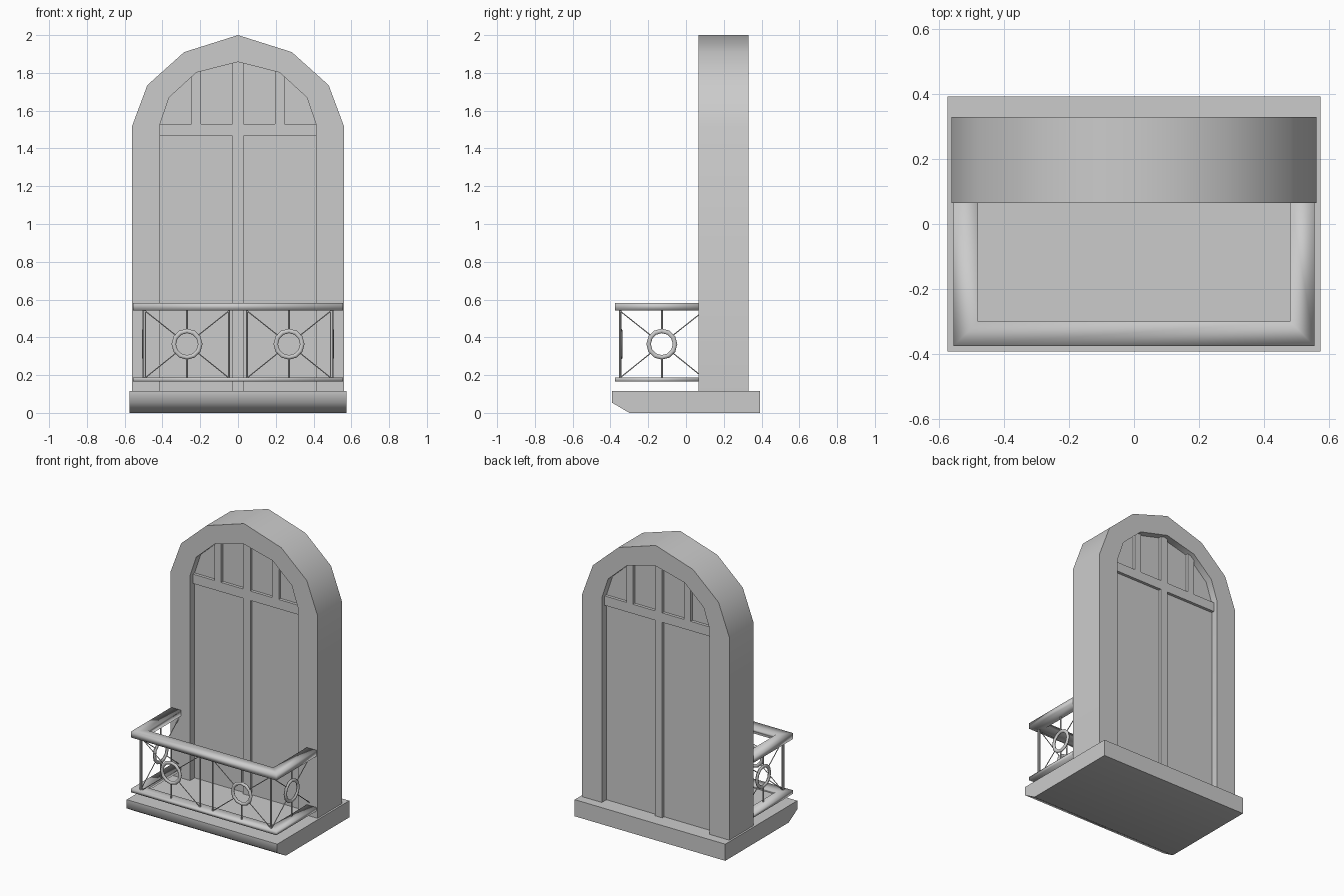
import bpy, bmesh, math
from mathutils import Vector

if "Cube" in bpy.data.objects:
    bpy.data.objects.remove(bpy.data.objects["Cube"])


def finish(bm, name, angle=40):
    bmesh.ops.recalc_face_normals(bm, faces=bm.faces)
    me = bpy.data.meshes.new(name)
    bm.to_mesh(me)
    bm.free()
    ob = bpy.data.objects.new(name, me)
    bpy.context.collection.objects.link(ob)
    bpy.ops.object.select_all(action='DESELECT')
    bpy.context.view_layer.objects.active = ob
    ob.select_set(True)
    bpy.ops.object.shade_smooth_by_angle(angle=math.radians(angle))
    return ob


def loft(bm, rings, closed=False):
    """Skin a row of equal closed sections; cap the ends if not closed."""
    vs = [[bm.verts.new(p) for p in r] for r in rings]
    n = len(vs[0])
    for i in range(len(vs) if closed else len(vs) - 1):
        a, b = vs[i], vs[(i + 1) % len(vs)]
        for j in range(n):
            k = (j + 1) % n
            bm.faces.new((a[j], a[k], b[k], b[j]))
    if not closed:
        bm.faces.new(vs[0])
        bm.faces.new(vs[-1])


def box(name, x0, x1, y0, y1, z0, z1):
    bm = bmesh.new()
    loft(bm, [[(x0, y, z0), (x1, y, z0), (x1, y, z1), (x0, y, z1)] for y in (y0, y1)])
    return finish(bm, name)


def rod(bm, a, b, r, sides=6):
    a, b = Vector(a), Vector(b)
    d = (b - a).normalized()
    u = d.cross(Vector((0, 1, 0))).normalized()
    v = d.cross(u)
    circ = [(math.cos(t) * u + math.sin(t) * v) * r
            for t in (2 * math.pi * i / sides for i in range(sides))]
    loft(bm, [[a + c for c in circ], [b + c for c in circ]])


def mirrored(half):
    return half + [(-x, z) for x, z in reversed(half) if x > 0]


# Balcony slab with chamfered lower front edge
bm = bmesh.new()
side = [(-.393, .115), (-.393, .055), (-.30, 0), (.393, 0), (.393, .115)]
loft(bm, [[(x, y, z) for y, z in side] for x in (-.575, .575)])
finish(bm, "balcony_slab", 70)

# Arched window surround
outer = mirrored([(.562, .115), (.562, 1.515), (.48, 1.735), (.285, 1.91), (0, 2.0)])
inner = mirrored([(.412, .115), (.412, 1.53), (.365, 1.67), (.22, 1.802), (0, 1.858)])
bm = bmesh.new()
F, B = .065, .33
loft(bm, [[(ox, F, oz), (ix, F, iz), (ix, B, iz), (ox, B, oz)]
          for (ox, oz), (ix, iz) in zip(outer, inner)])
finish(bm, "arched_frame")

# Glass pane
bm = bmesh.new()
loft(bm, [[(x, y, z) for x, z in inner] for y in (.115, .28)])
finish(bm, "window_pane")

# Window bars
Y0, Y1 = .095, .30
box("centre_bar", -.028, .028, Y0, Y1, .115, 1.88)
box("transom_bar", -.42, .42, Y0, Y1, 1.465, 1.53)
for s, tag in ((-1, "left"), (1, "right")):
    box("upper_bar_" + tag, s * .22 - .025, s * .22 + .025, Y0, Y1, 1.5, 1.83)


# U-shaped rails with a soft-shaded rectangular section
def rail(name, z0, z1, w):
    X, Y, back = .518, -.338, .09
    sec = [(-w, z0), (w, z0), (w, z1), (-w, z1)]
    bm = bmesh.new()
    loft(bm, [[(sx * (X + u), back if end else Y - u, z) for u, z in sec]
              for sx, end in ((-1, 1), (-1, 0), (1, 0), (1, 1))])
    finish(bm, name, 180)


rail("top_rail", .543, .583, .038)
rail("bottom_rail", .165, .188, .038)


# Railing panels: posts, ring and spokes
def railing_panel(name, loc, rot):
    bm = bmesh.new()
    W, zc, lo, hi, R = .222, .364, .18, .555, .07
    for s in (-1, 1):
        rod(bm, (s * W, 0, lo), (s * W, 0, hi), .005)
        for z in (lo + .005, hi - .015):
            d = Vector((s * W, 0, z - zc))
            rod(bm, d.normalized() * R + Vector((0, 0, zc)), d + Vector((0, 0, zc)), .0028)
    rod(bm, (0, 0, lo), (0, 0, zc - R), .005)
    rod(bm, (0, 0, zc + R), (0, 0, hi), .005)
    rings = []
    for i in range(12):
        a = 2 * math.pi * i / 12
        rings.append([(math.cos(a) * (R + .012 * math.cos(t)), .009 * math.sin(t),
                       zc + math.sin(a) * (R + .012 * math.cos(t)))
                      for t in (2 * math.pi * j / 8 for j in range(8))])
    loft(bm, rings, closed=True)
    ob = finish(bm, name, 50)
    ob.location = loc
    ob.rotation_euler.z = rot


for s, tag in ((-1, "left"), (1, "right")):
    railing_panel("front_panel_" + tag, (s * .27, -.345, 0), 0)
    railing_panel("side_panel_" + tag, (s * .5, -.128, 0), math.pi / 2)
